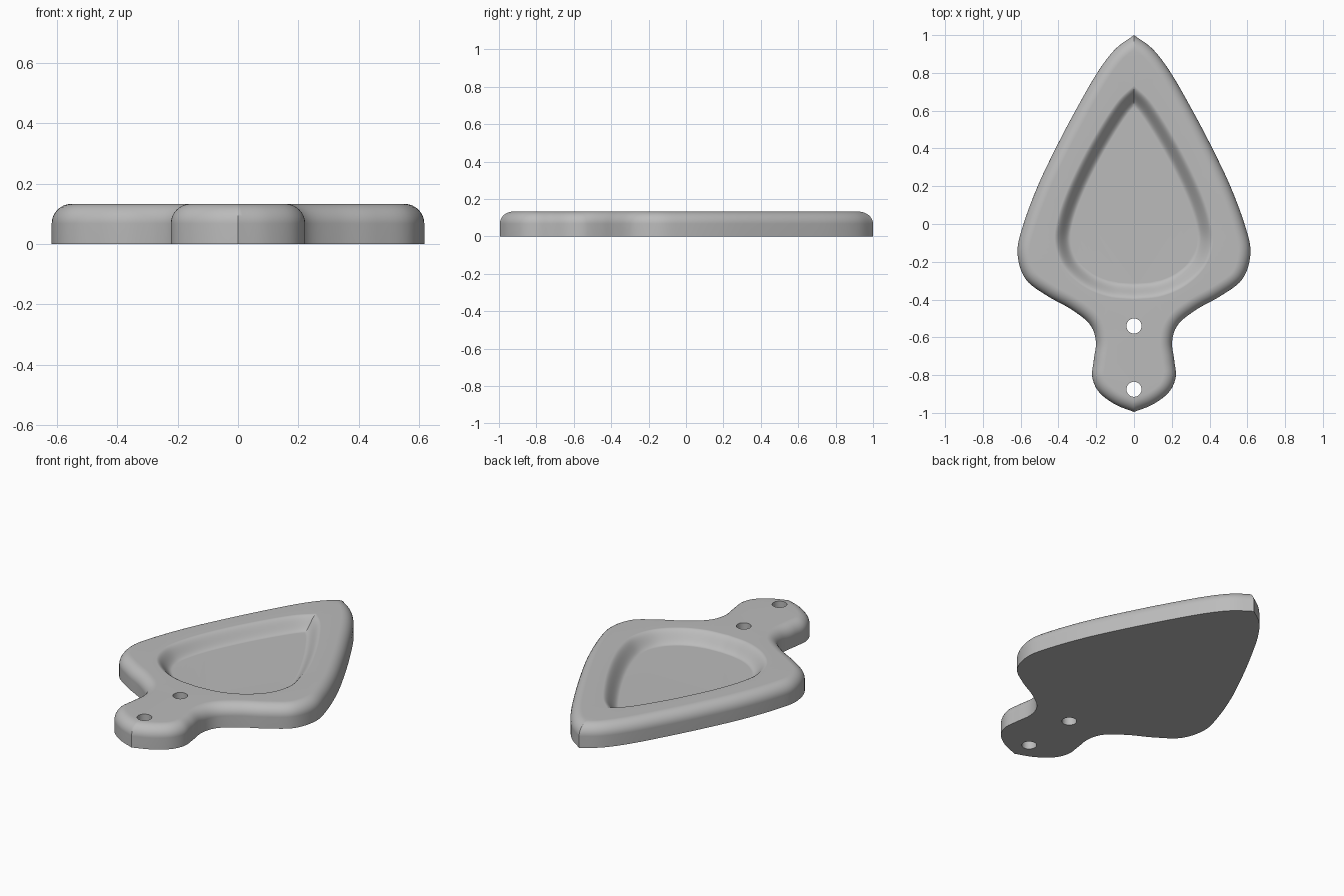
import bpy, bmesh, math
from mathutils import Vector

HEIGHT = 0.133
ROUND = 0.065     # outer edge rounding
DEPTH = 0.07      # recess depth
SLOPE = 0.085     # recess wall width
STEPS = 8

if "Cube" in bpy.data.objects:
    bpy.data.objects.remove(bpy.data.objects["Cube"])


def smooth_half(points, cuts=6):
    """Curve through the right-hand half of a symmetric outline, tip to tail."""
    p = [Vector(q) for q in points]
    p = [2 * p[0] - p[1]] + p + [2 * p[-1] - p[-2]]
    path = []
    for a, b, c, d in zip(p, p[1:], p[2:], p[3:]):
        for i in range(cuts):
            t = i / cuts
            path.append(b + (c - a) * t / 2 + (a * 2 - b * 5 + c * 4 - d) * t * t / 2
                        + (b * 3 - a - c * 3 + d) * t ** 3 / 2)
    return path + [p[-2]]


def clip_at_axis(path):
    """Collapse the points that crossed the centre line onto one pointed tip."""
    first = next(i for i, q in enumerate(path) if q.x > 1e-5)
    if first:
        a, b = path[first - 1], path[first]
        tip = a.lerp(b, -a.x / (b.x - a.x))
        path = [Vector((0, tip.y))] * first + path[first:]
    return path


def inset(path, distance):
    """Move the half outline inward, keeping sharp tips on the centre line."""
    moved = []
    for i, q in enumerate(path):
        t = (path[min(i + 1, len(path) - 1)] - path[max(i - 1, 0)]).normalized()
        moved.append(q + Vector((t.y, -t.x)) * distance)
    moved = clip_at_axis(moved)
    return clip_at_axis(moved[::-1])[::-1]


def add_ring(bm, points, z):
    return [bm.verts.new((q[0], q[1], z)) for q in points]


def mirrored(path):
    return path + [Vector((-q.x, q.y)) for q in path[-2:0:-1]]


def bridge(bm, rings):
    for low, high in zip(rings, rings[1:]):
        for i in range(len(low)):
            j = (i + 1) % len(low)
            bm.faces.new((low[i], low[j], high[j], high[i]))


def fill(bm, *rings):
    """Flat cap between the first ring and any openings inside it."""
    edges = set()
    for ring in rings:
        for a, b in zip(ring, ring[1:] + ring[:1]):
            edge = bm.edges.get((a, b))
            if edge:
                edges.add(edge)
    bmesh.ops.triangle_fill(bm, use_beauty=True, use_dissolve=False,
                            edges=list(edges), normal=(0, 0, 1))


outline = smooth_half([
    (0, 1), (.1, .925), (.195, .8), (.31, .6), (.415, .4), (.51, .2), (.585, 0),
    (.617, -.15), (.575, -.29), (.46, -.38), (.335, -.45), (.235, -.53),
    (.202, -.62), (.213, -.72), (.221, -.81), (.185, -.89), (.1, -.955), (0, -.995)])
recess = smooth_half([
    (0, .735), (.1, .635), (.235, .42), (.345, .2), (.405, .03), (.42, -.1),
    (.375, -.23), (.27, -.33), (.14, -.385), (0, -.4)])

bm = bmesh.new()

# Outer wall with a rounded upper edge
body = [add_ring(bm, mirrored(outline), 0)]
for k in range(STEPS + 1):
    a = math.pi / 2 * k / STEPS
    body.append(add_ring(bm, mirrored(inset(outline, ROUND * (1 - math.cos(a)))),
                         HEIGHT - ROUND * (1 - math.sin(a))))
bridge(bm, body)

# Recess wall with an S-shaped slope
bowl = []
for k in range(2 * STEPS + 1):
    t = k / (2 * STEPS)
    bowl.append(add_ring(bm, mirrored(inset(recess, SLOPE * t)),
                         HEIGHT - DEPTH * (1 - math.cos(math.pi * t)) / 2))
bridge(bm, bowl)

# Two hanging holes through the handle
holes = []
for y in (-.54, -.875):
    circle = [(.04 * math.cos(i * math.tau / 32), y + .04 * math.sin(i * math.tau / 32))
              for i in range(32)]
    holes.append([add_ring(bm, circle, z) for z in (0, HEIGHT)])
    bridge(bm, holes[-1])

# Weld the collapsed tips, then close top, floor and underside
tops = [body[-1], bowl[0]] + [h[1] for h in holes]
floor = [bowl[-1]]
bottoms = [body[0]] + [h[0] for h in holes]
groups = [[[v.co.copy() for v in ring] for ring in g] for g in (tops, floor, bottoms)]
bmesh.ops.remove_doubles(bm, verts=bm.verts, dist=1e-5)
lookup = {tuple(round(c, 4) for c in v.co): v for v in bm.verts}
for group in groups:
    rings = []
    for ring in group:
        keys = list(dict.fromkeys(tuple(round(c, 4) for c in co) for co in ring))
        rings.append([lookup[k] for k in keys if k in lookup])
    fill(bm, *rings)
bmesh.ops.recalc_face_normals(bm, faces=bm.faces)

mesh = bpy.data.meshes.new("leaf_tray")
bm.to_mesh(mesh)
bm.free()
tray = bpy.data.objects.new("leaf_tray", mesh)
bpy.context.collection.objects.link(tray)

# Plain grey material
grey = bpy.data.materials.new("plain_grey")
grey.use_nodes = True
colour = (.5, .5, .5, 1)
grey.diffuse_color = colour
grey.node_tree.nodes["Principled BSDF"].inputs["Base Color"].default_value = colour
mesh.materials.append(grey)

bpy.context.view_layer.objects.active = tray
tray.select_set(True)
bpy.ops.object.shade_smooth_by_angle(angle=math.radians(35))
weighted = tray.modifiers.new("even_shading", 'WEIGHTED_NORMAL')
weighted.keep_sharp = True
